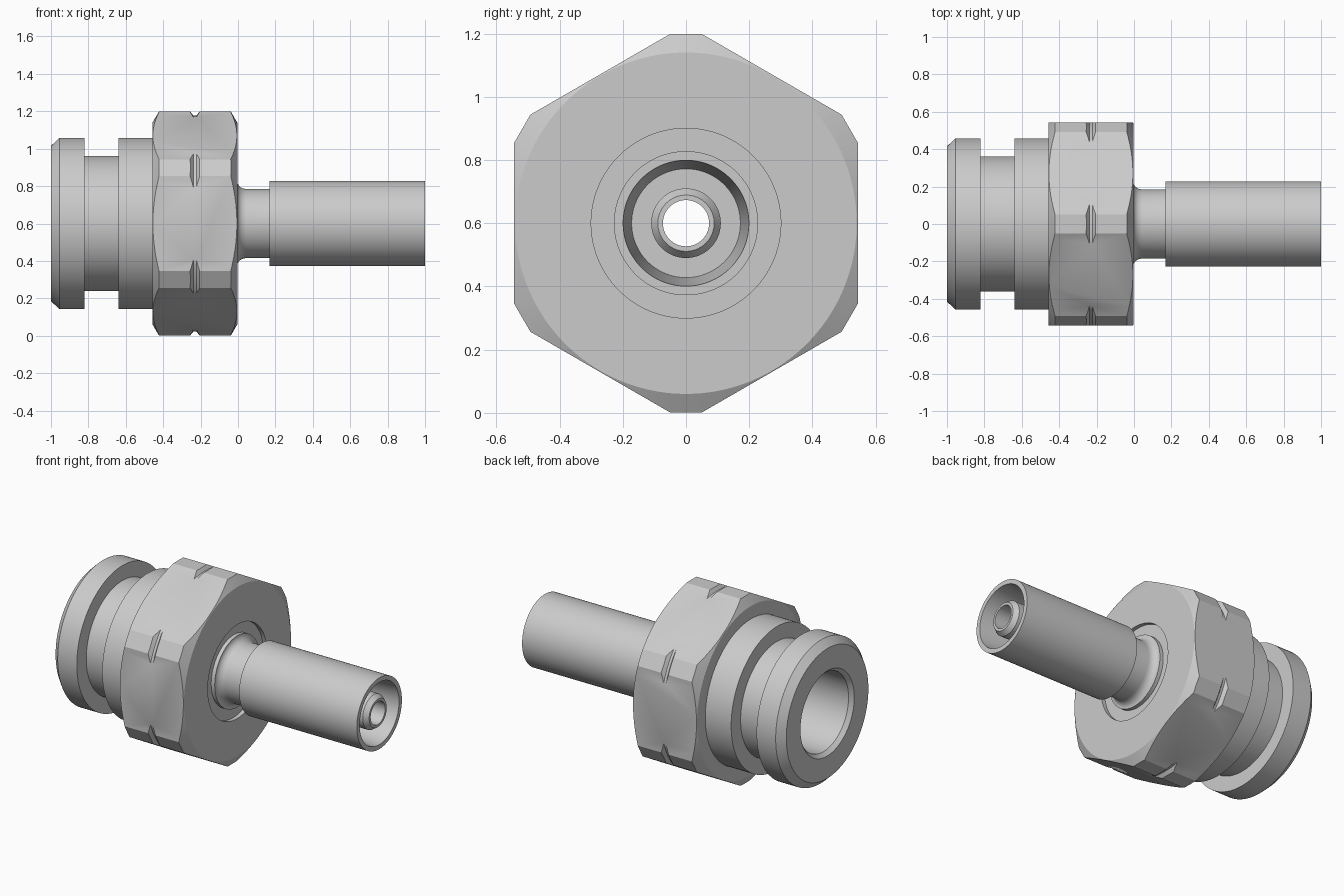
import bpy, bmesh, math

if "Cube" in bpy.data.objects:
    bpy.data.objects.remove(bpy.data.objects["Cube"])

AXIS_Z = 0.6
steel = bpy.data.materials.new("plain_steel_grey")
steel.diffuse_color = (0.6, 0.6, 0.6, 1)
steel.use_nodes = True
steel.node_tree.nodes["Principled BSDF"].inputs["Base Color"].default_value = steel.diffuse_color


def make_object(name, bm):
    bmesh.ops.recalc_face_normals(bm, faces=bm.faces)
    mesh = bpy.data.meshes.new(name)
    bm.to_mesh(mesh)
    bm.free()
    mesh.materials.append(steel)
    ob = bpy.data.objects.new(name, mesh)
    bpy.context.collection.objects.link(ob)
    ob.location.z = AXIS_Z
    return ob


def revolve(name, profile, n=96):
    """Turn a closed (x, radius) profile around the x axis."""
    bm = bmesh.new()
    rings = []
    for i in range(n):
        a = 2 * math.pi * (i + 0.5) / n
        rings.append([bm.verts.new((x, r * math.sin(a), r * math.cos(a))) for x, r in profile])
    m = len(profile)
    for i in range(n):
        p, q = rings[i], rings[(i + 1) % n]
        for j in range(m):
            k = (j + 1) % m
            bm.faces.new((p[j], p[k], q[k], q[j]))
    return make_object(name, bm)


def smooth(ob, angle=22):
    bpy.ops.object.select_all(action='DESELECT')
    ob.select_set(True)
    bpy.context.view_layer.objects.active = ob
    bpy.ops.object.shade_smooth_by_angle(angle=math.radians(angle))


# Turned body: grooved plug, hidden core, filleted neck, sleeve, inner nipple, bore
fillet = [(0.045 - 0.05 * math.cos(t), 0.228 - 0.043 * math.sin(t))
          for t in [math.pi / 2 * i / 8 for i in range(9)]]
body = revolve("turned_body", [
    (-1, 0.415), (-0.955, 0.458), (-0.82, 0.458), (-0.82, 0.362),
    (-0.64, 0.362), (-0.64, 0.458), (-0.44, 0.458), (-0.44, 0.33),
    (-0.03, 0.33), (-0.03, 0.228)] + fillet + [
    (0.168, 0.185), (0.168, 0.228), (1, 0.228),          # sleeve outside
    (1, 0.199), (0.65, 0.172), (0.65, 0.11),             # sleeve pocket
    (0.96, 0.11), (0.99, 0.089), (0.99, 0.073),          # nipple
    (-0.2, 0.073), (-0.3, 0.25), (-0.975, 0.25), (-1, 0.272)])  # bore
smooth(body)

# Hexagonal nut: prism with flattened corners
FLAT, TIP = 0.5435, 0.598
X0, X1 = -0.457, -0.004
half = (FLAT / math.cos(math.pi / 6) - TIP) / math.tan(math.pi / 6)
bm = bmesh.new()
outline = []
for i in range(6):
    c, s = math.cos(i * math.pi / 3), math.sin(i * math.pi / 3)
    for w in (-half, half):
        outline.append((w * c + TIP * s, TIP * c - w * s))
ends = [[bm.verts.new((x, y, z)) for y, z in outline] for x in (X0 - 0.05, X1 + 0.05)]
for ring in ends:
    bm.faces.new(ring)
for i in range(12):
    k = (i + 1) % 12
    bm.faces.new((ends[0][i], ends[0][k], ends[1][k], ends[1][i]))
nut = make_object("hex_nut", bm)

# Turned envelope: conical end chamfers and a middle groove across the corners
mid = (X0 + X1) / 2
envelope = revolve("nut_envelope_cutter", [
    (X0, 0.30), (X0, 0.54), (X0 + 0.058, 0.64),
    (mid - 0.056, 0.64), (mid - 0.008, 0.577), (mid + 0.008, 0.577), (mid + 0.056, 0.64),
    (X1 - 0.058, 0.64), (X1, 0.54), (X1, 0.30)], 120)
mod = nut.modifiers.new("shape", 'BOOLEAN')
mod.operation = 'INTERSECT'
mod.solver = 'EXACT'
mod.object = envelope
bpy.context.view_layer.objects.active = nut
nut.select_set(True)
bpy.ops.object.modifier_apply(modifier=mod.name)
bpy.data.objects.remove(envelope)
smooth(nut)
